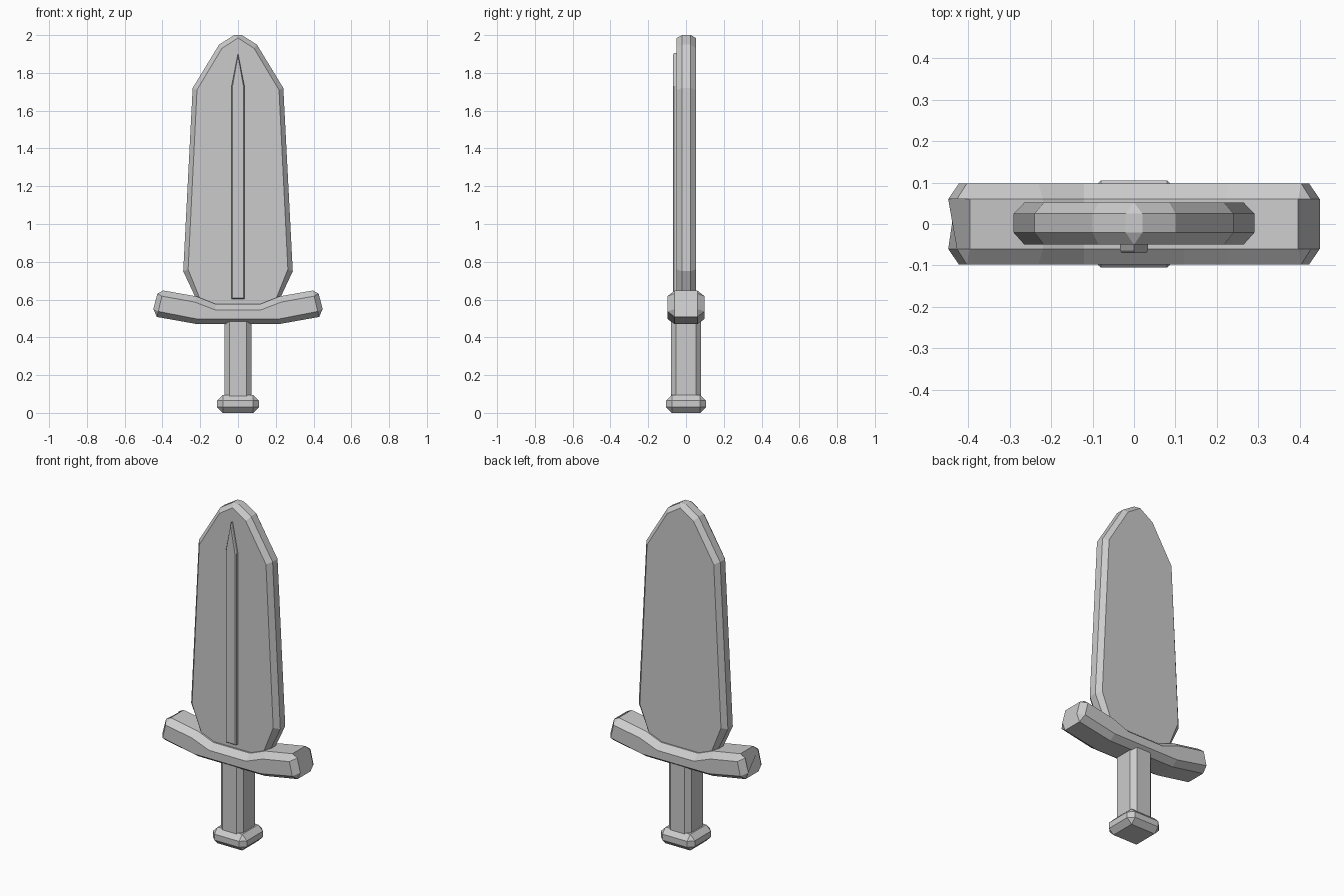
import bpy, bmesh

if "Cube" in bpy.data.objects:
    bpy.data.objects.remove(bpy.data.objects["Cube"])

grey = bpy.data.materials.new("plain grey")
grey.diffuse_color = (0.6, 0.6, 0.6, 1)
grey.use_nodes = True
grey.node_tree.nodes["Principled BSDF"].inputs["Base Color"].default_value = grey.diffuse_color


def finish(name, bm):
    bmesh.ops.remove_doubles(bm, verts=bm.verts, dist=0.0005)
    bmesh.ops.recalc_face_normals(bm, faces=bm.faces)
    mesh = bpy.data.meshes.new(name)
    bm.to_mesh(mesh)
    bm.free()
    mesh.materials.append(grey)
    obj = bpy.data.objects.new(name, mesh)
    bpy.context.collection.objects.link(obj)
    return obj


def loft(name, rings):
    """Skin a closed solid through rings with equal point counts."""
    bm = bmesh.new()
    loops = [[bm.verts.new(p) for p in ring] for ring in rings]
    n = len(loops[0])
    for a, b in zip(loops, loops[1:]):
        for i in range(n):
            j = (i + 1) % n
            bm.faces.new((a[i], a[j], b[j], b[i]))
    bm.faces.new(loops[0])
    bm.faces.new(loops[-1])
    return finish(name, bm)


def outline(half, y):
    """Mirror a right-hand x,z outline into a full ring at depth y."""
    return ([(x, y, z) for x, z in half] +
            [(-x, y, z) for x, z in reversed(half)])


def box(name, x, y, z0, z1, bevel, vertical_only=False):
    bm = bmesh.new()
    bmesh.ops.create_cube(bm, size=1)
    for v in bm.verts:
        v.co = (v.co.x * 2 * x, v.co.y * 2 * y, z0 + (v.co.z + 0.5) * (z1 - z0))
    edges = [e for e in bm.edges if not vertical_only
             or abs(e.verts[0].co.z - e.verts[1].co.z) > 0.01]
    bmesh.ops.bevel(bm, geom=edges, offset=bevel, segments=1,
                    affect='EDGES', profile=0.5)
    return finish(name, bm)


# Blade: broad leaf with chamfered rim
rim = [(0.02, 2.0), (0.10, 1.95), (0.24, 1.72), (0.29, 0.75), (0.22, 0.60), (0.13, 0.54)]
flat = [(0.0, 1.985), (0.085, 1.93), (0.217, 1.71), (0.264, 0.76), (0.20, 0.60), (0.12, 0.55)]
loft("blade", [outline(flat, -0.05), outline(rim, -0.021),
               outline(rim, 0.025), outline(flat, 0.052)])

# Raised strip on the front of the blade only
strip = [(0.0, 1.905), (0.034, 1.73), (0.034, 0.603)]
strip_face = [(0.0, 1.89), (0.029, 1.728), (0.029, 0.608)]
loft("blade_strip", [outline(strip_face, -0.07), outline(strip, -0.064),
                     outline(strip, -0.045)])

# Crossguard: eight-sided section swept along x
W, D = 0.06, 0.098


def section(bottom, low, high, top):
    return [(bottom[0], -W, bottom[1]), (low[0], -D, low[1]),
            (high[0], -D, high[1]), (top[0], -W, top[1]),
            (top[0], W, top[1]), (high[0], D, high[1]),
            (low[0], D, low[1]), (bottom[0], W, bottom[1])]


half = [
    section((0.216, 0.47), (0.12, 0.497), (0.12, 0.545), (0.12, 0.577)),
    section((0.216, 0.47), (0.216, 0.497), (0.23, 0.587), (0.22, 0.617)),
    section((0.43, 0.508), (0.422, 0.537), (0.403, 0.618), (0.396, 0.648)),
]
# end cap collapses the front and back corners onto the small end face
half.append(section((0.43, 0.508), (0.448, 0.55), (0.427, 0.632), (0.396, 0.648)))
half[-1] = [(x, max(-W, min(W, y)), z) for x, y, z in half[-1]]
mirrored = [[(-x, y, z) for x, y, z in ring] for ring in reversed(half)]
loft("crossguard", mirrored + half)

# Grip and pommel
box("grip", 0.072, 0.08, 0.06, 0.52, 0.026, vertical_only=True)
box("pommel", 0.11, 0.105, 0.0, 0.095, 0.03)
